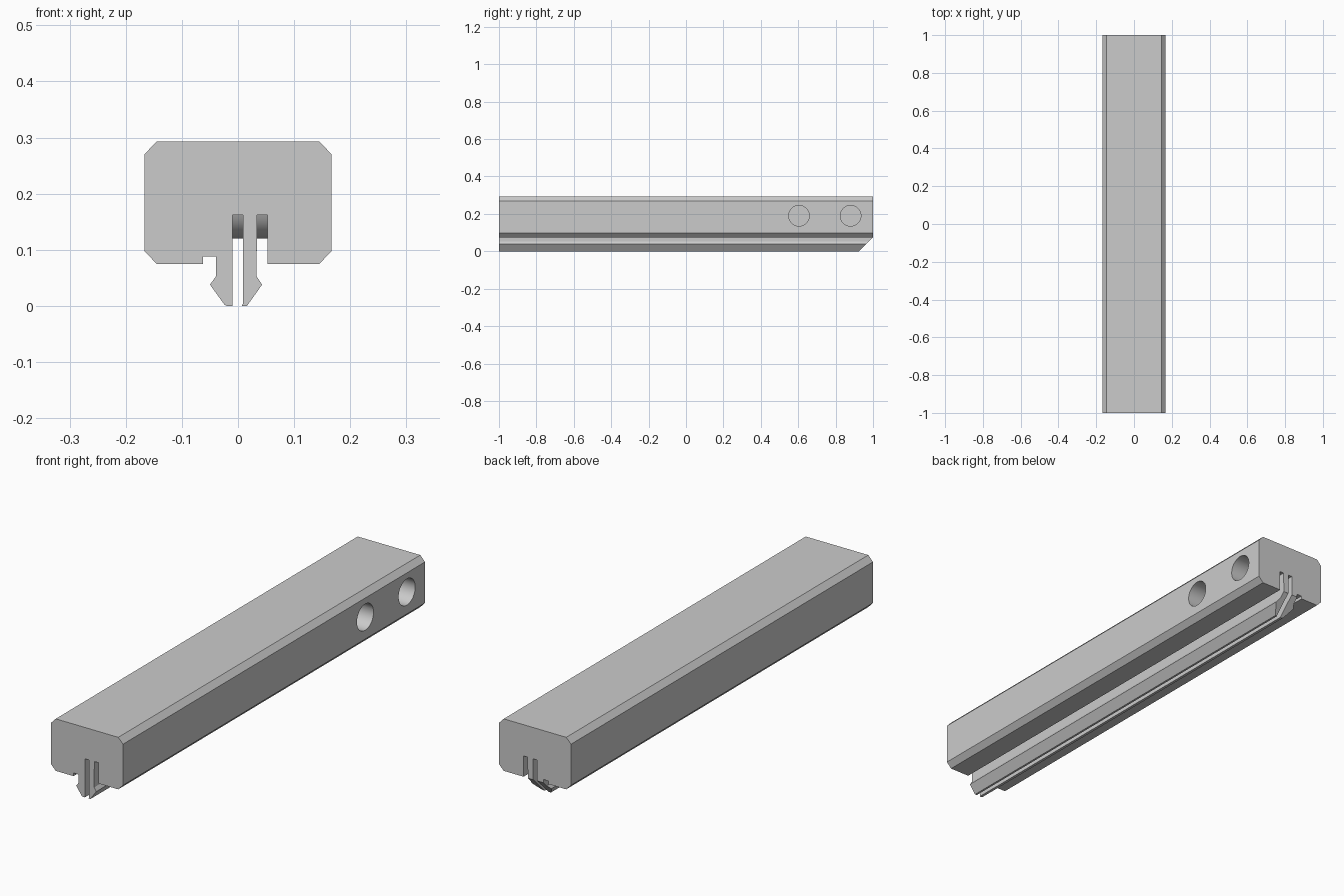
import bpy, bmesh, math

cube = bpy.data.objects.get("Cube")
if cube:
    bpy.data.objects.remove(cube, do_unlink=True)

grey = bpy.data.materials.new("light grey plastic")
grey.use_nodes = True
colour = (0.6, 0.6, 0.6, 1)
grey.diffuse_color = colour
grey.node_tree.nodes["Principled BSDF"].inputs["Base Color"].default_value = colour


def prism(name, profile, axis, start, end):
    """Extrude a closed 2D outline along x (y, z points) or y (x, z points)."""
    bm = bmesh.new()
    place = (lambda a, b: (start, a, b)) if axis == "x" else (lambda a, b: (a, start, b))
    face = bm.faces.new([bm.verts.new(place(a, b)) for a, b in profile])
    moved = bmesh.ops.extrude_face_region(bm, geom=[face])["geom"]
    step = (end - start, 0, 0) if axis == "x" else (0, end - start, 0)
    bmesh.ops.translate(bm, vec=step, verts=[v for v in moved if isinstance(v, bmesh.types.BMVert)])
    bmesh.ops.recalc_face_normals(bm, faces=bm.faces)
    mesh = bpy.data.meshes.new(name)
    bm.to_mesh(mesh)
    bm.free()
    mesh.materials.append(grey)
    obj = bpy.data.objects.new(name, mesh)
    bpy.context.collection.objects.link(obj)
    return obj


def circle(y, z, r, n=48):
    return [(y + r * math.cos(2 * math.pi * i / n), z + r * math.sin(2 * math.pi * i / n))
            for i in range(n)]


def combine(target, tool, operation):
    mod = target.modifiers.new(tool.name, "BOOLEAN")
    mod.operation, mod.solver, mod.object = operation, "EXACT", tool
    bpy.context.view_layer.objects.active = target
    bpy.ops.object.modifier_apply(modifier=mod.name)
    bpy.data.objects.remove(tool, do_unlink=True)


# Bevelled bar with two slotted snap prongs underneath
outline = [
    (-0.145, 0.293), (-0.167, 0.27), (-0.167, 0.098), (-0.145, 0.075),
    (-0.062, 0.075), (-0.062, 0.088), (-0.039, 0.088), (-0.039, 0.053),
    (-0.05, 0.038), (-0.024, 0.002), (-0.02, 0), (-0.01, 0),
    (-0.01, 0.162), (0.009, 0.162), (0.009, 0.005), (0.007, 0), (0.016, 0), (0.043, 0.038),
    (0.033, 0.053), (0.034, 0.162), (0.053, 0.162), (0.053, 0.075),
    (0.145, 0.075), (0.167, 0.098), (0.167, 0.27), (0.145, 0.293),
]
bar = prism("bar_with_snap_prongs", outline, "y", -1, 1)

# Sloped rear end of the prongs
combine(bar, prism("prong_end_cut", [(0.915, -0.01), (1.1, -0.01), (1.1, 0.0745), (0.9995, 0.0745)],
                   "x", -0.061, 0.052), "DIFFERENCE")

# Round sleeves crossing the slots, then the blind side holes
for y in (0.604, 0.88):
    combine(bar, prism("hole_sleeve", circle(y, 0.19, 0.07), "x", -0.03, 0.07), "UNION")
for y in (0.604, 0.88):
    combine(bar, prism("side_hole", circle(y, 0.19, 0.055), "x", -0.08, 0.2), "DIFFERENCE")

bpy.ops.object.select_all(action="DESELECT")
bar.select_set(True)
bpy.context.view_layer.objects.active = bar
bpy.ops.object.shade_smooth_by_angle(angle=math.radians(25))
